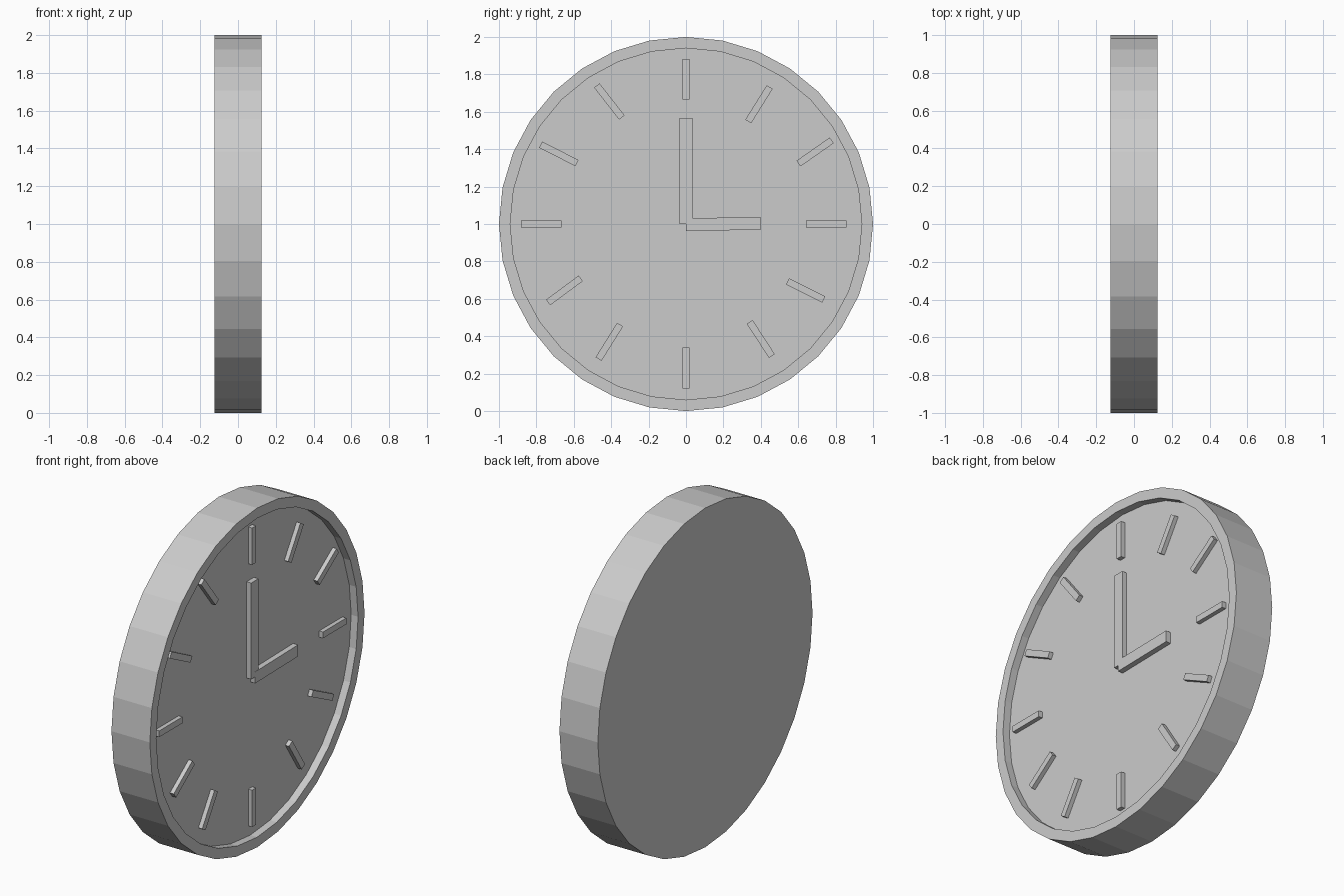
import bpy, bmesh, math

if "Cube" in bpy.data.objects:
    bpy.data.objects.remove(bpy.data.objects["Cube"])

SIDES = 32
FRONT, BACK, FLOOR = 0.125, -0.125, 0.08
OUTER, INNER = 1.0, 0.94


def make_object(name, bm):
    bmesh.ops.recalc_face_normals(bm, faces=bm.faces[:])
    mesh = bpy.data.meshes.new(name)
    bm.to_mesh(mesh)
    bm.free()
    obj = bpy.data.objects.new(name, mesh)
    bpy.context.collection.objects.link(obj)
    return obj


def ring(bm, x, radius):
    steps = [2 * math.pi * i / SIDES for i in range(SIDES)]
    return [bm.verts.new((x, radius * math.sin(a), 1 + radius * math.cos(a))) for a in steps]


def bar(name, y, z, width, length, height, degrees):
    # Box lying on the dial, turned clockwise from upright
    bpy.ops.mesh.primitive_cube_add(size=1, location=(FLOOR + height / 2 - 0.002, y, z),
                                    rotation=(-math.radians(degrees), 0, 0))
    obj = bpy.context.object
    obj.name = name
    obj.scale = (height + 0.004, width, length)


# Case with raised rim and recessed dial
bm = bmesh.new()
rings = [ring(bm, x, r) for x, r in
         [(BACK, OUTER), (FRONT, OUTER), (FRONT, INNER), (FLOOR, INNER)]]
for a, b in zip(rings, rings[1:]):
    for i in range(SIDES):
        j = (i + 1) % SIDES
        bm.faces.new((a[i], a[j], b[j], b[i]))
bm.faces.new(rings[0])
bm.faces.new(rings[-1])
make_object("clock_case", bm)

# Hour markers, unevenly hand placed: y, z, angle
markers = [
    (0.39, 1.64, 32), (0.69, 1.385, 55), (0.75, 1.0, 90), (0.64, 0.645, 116.5),
    (0.40, 0.385, 147), (0.0, 0.23, 0), (-0.41, 0.37, 32), (-0.65, 0.645, 53.5),
    (-0.775, 1.0, 90), (-0.68, 1.375, 117), (-0.41, 1.655, 142), (0.0, 1.775, 0),
]
for i, (y, z, angle) in enumerate(markers):
    bar(f"hour_marker_{i + 1}", y, z, 0.037, 0.217, 0.025, angle)

# Hands
bar("minute_hand", 0.0, 1.283, 0.068, 0.567, 0.03, 0)
bar("hour_hand", 0.2, 1.0, 0.068, 0.4, 0.032, 89)
